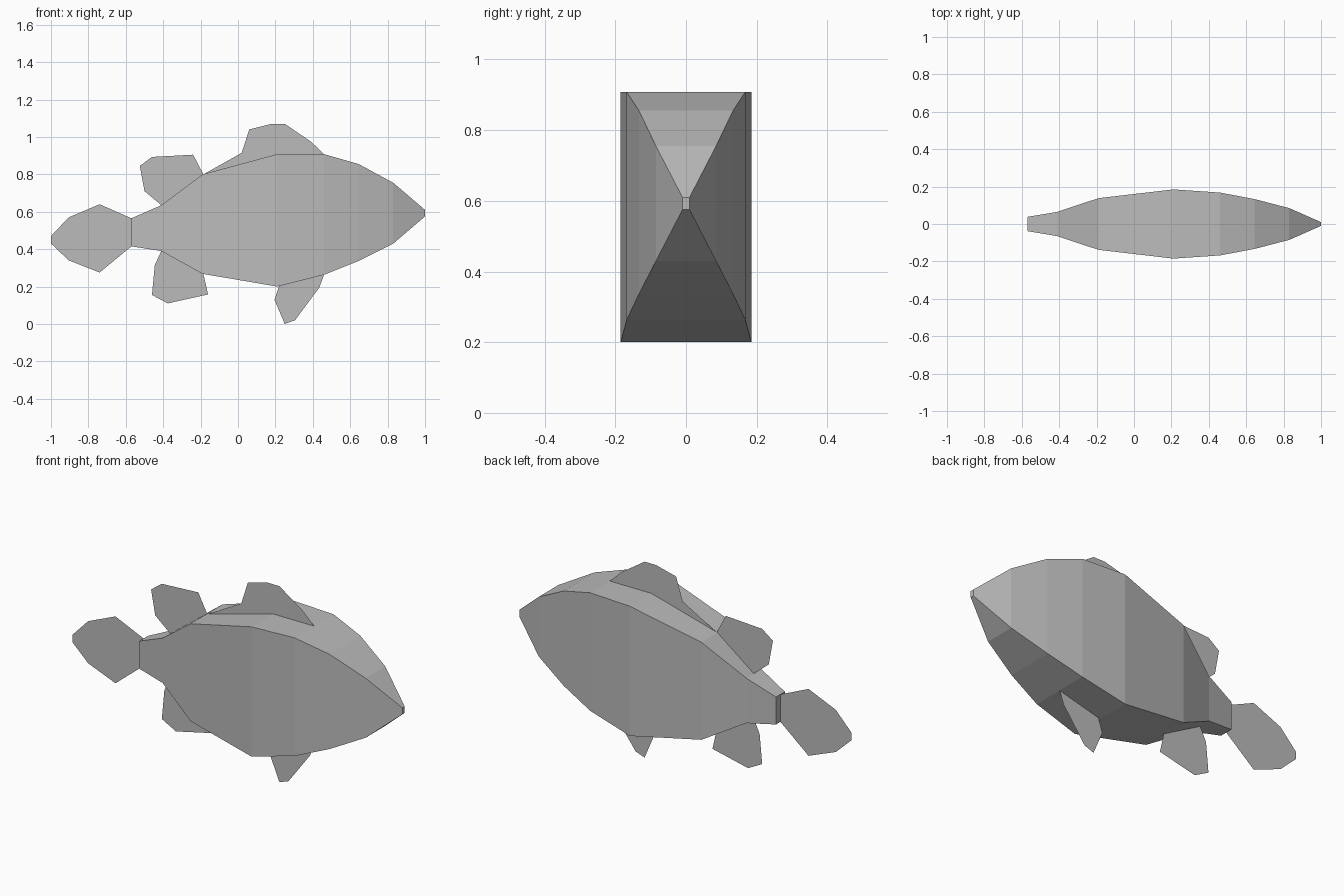
import bpy

old = bpy.data.objects.get("Cube")
if old:
    bpy.data.objects.remove(old, do_unlink=True)

grey = bpy.data.materials.new("plain grey")
grey.use_nodes = True
colour = (0.5, 0.5, 0.5, 1.0)
grey.diffuse_color = colour
grey.node_tree.nodes["Principled BSDF"].inputs["Base Color"].default_value = colour


def make_object(name, verts, faces):
    mesh = bpy.data.meshes.new(name)
    mesh.from_pydata(verts, [], faces)
    mesh.materials.append(grey)
    mesh.update()
    obj = bpy.data.objects.new(name, mesh)
    bpy.context.collection.objects.link(obj)
    return obj


# Body: rectangular sections from tail root to snout (x, half width, bottom, top)
sections = [
    (-0.57, 0.038, 0.415, 0.565),
    (-0.41, 0.065, 0.39, 0.635),
    (-0.19, 0.138, 0.268, 0.80),
    (0.21, 0.185, 0.20, 0.908),
    (0.46, 0.168, 0.263, 0.908),
    (0.645, 0.133, 0.337, 0.855),
    (0.83, 0.085, 0.43, 0.755),
    (1.0, 0.01, 0.575, 0.61),
]
verts, faces = [], []
for x, w, lo, hi in sections:
    verts += [(x, -w, lo), (x, w, lo), (x, w, hi), (x, -w, hi)]
for i in range(len(sections) - 1):
    a, b = 4 * i, 4 * i + 4
    for j in range(4):
        k = (j + 1) % 4
        faces.append((a + j, a + k, b + k, b + j))
last = 4 * (len(sections) - 1)
faces += [(3, 2, 1, 0), (last, last + 1, last + 2, last + 3)]
make_object("body", verts, faces)

# Fins: thin flat outlines (x, z) on the centre plane
fins = {
    "tail_fin": [(-0.57, 0.565), (-0.74, 0.64), (-0.905, 0.57), (-1, 0.47),
                 (-1, 0.43), (-0.905, 0.34), (-0.74, 0.275), (-0.57, 0.415)],
    "front_dorsal_fin": [(-0.185, 0.80), (0.02, 0.915), (0.06, 1.04), (0.18, 1.07),
                         (0.25, 1.07), (0.39, 0.975), (0.46, 0.908), (0.21, 0.905)],
    "rear_dorsal_fin": [(-0.185, 0.80), (-0.24, 0.905), (-0.46, 0.893),
                        (-0.525, 0.845), (-0.50, 0.71), (-0.41, 0.635)],
    "anal_fin": [(-0.41, 0.39), (-0.445, 0.315), (-0.46, 0.155),
                 (-0.375, 0.11), (-0.16, 0.158), (-0.185, 0.268)],
    "belly_fin": [(0.22, 0.203), (0.195, 0.13), (0.25, 0.0),
                  (0.305, 0.02), (0.435, 0.195), (0.46, 0.263)],
}
for name, outline in fins.items():
    make_object(name, [(x, 0, z) for x, z in outline], [tuple(range(len(outline)))])
